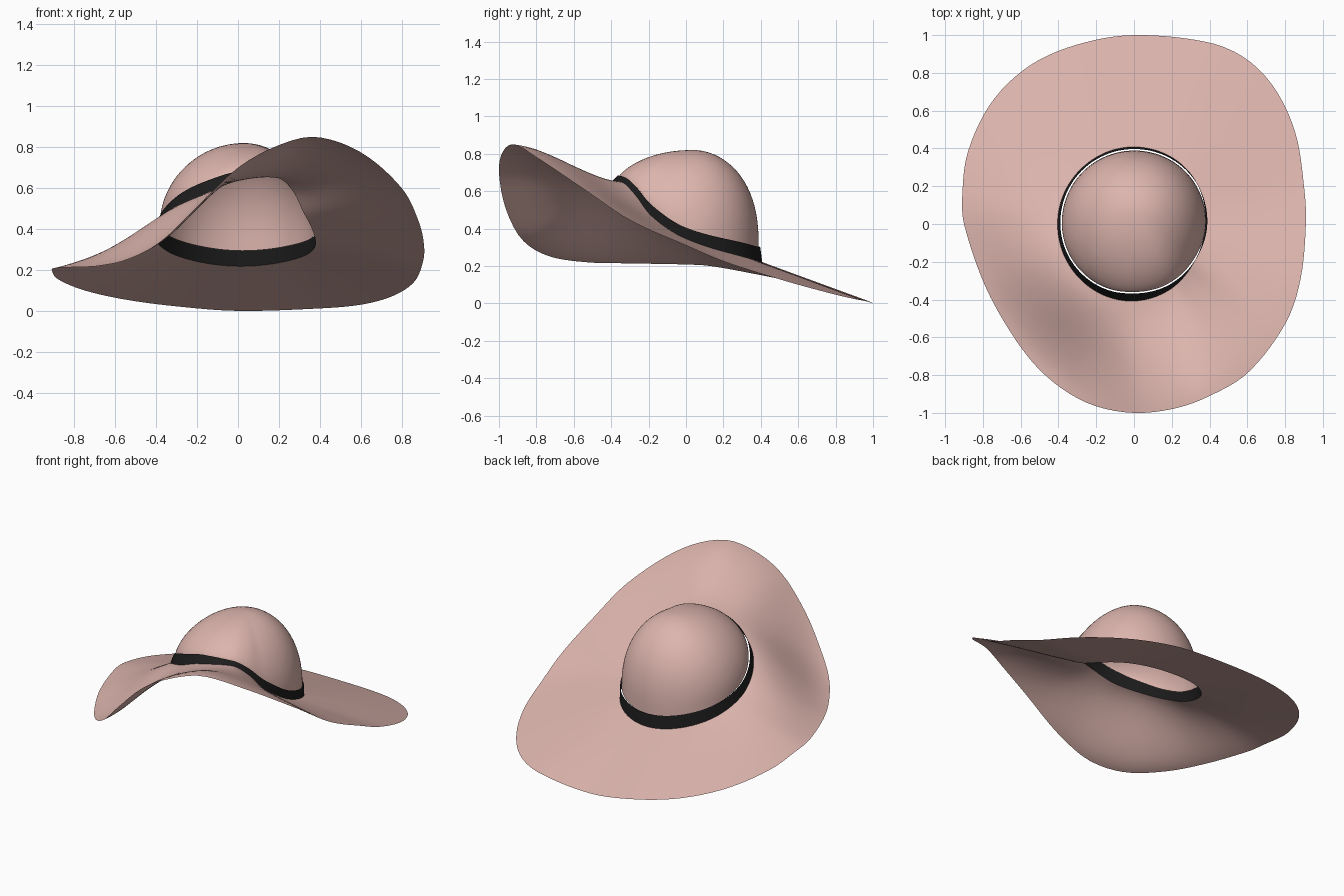
import bpy, bmesh, math
from mathutils import Vector

if "Cube" in bpy.data.objects:
    bpy.data.objects.remove(bpy.data.objects["Cube"])

SEG = 120


def material(name, rgb):
    m = bpy.data.materials.new(name)
    m.diffuse_color = (*rgb, 1)
    m.use_nodes = True
    m.node_tree.nodes["Principled BSDF"].inputs["Base Color"].default_value = m.diffuse_color
    return m


def closed_curve(keys):
    """Smooth periodic function of angle (degrees) through (angle, Vector) keys."""
    keys = sorted(keys, key=lambda k: k[0] % 360)
    n = len(keys)

    def key(i):
        return keys[i % n][0] % 360 + 360 * (i // n), keys[i % n][1]

    def slope(i):
        (a0, v0), (a1, v1) = key(i - 1), key(i + 1)
        return (v1 - v0) / (a1 - a0)

    def f(a):
        a %= 360
        i = max((j for j in range(-1, n) if key(j)[0] <= a))
        (a0, v0), (a1, v1) = key(i), key(i + 1)
        h = a1 - a0
        t = (a - a0) / h
        return (v0 * (2*t**3 - 3*t*t + 1) + slope(i) * h * (t**3 - 2*t*t + t)
                + v1 * (3*t*t - 2*t**3) + slope(i + 1) * h * (t**3 - t*t))
    return f


def loft(name, point, rows, mat, cap=None):
    """Skin rings of point(angle, t) from t=0 to t=1, optionally closed at a tip."""
    bm = bmesh.new()
    rings = [[bm.verts.new(point(360 * s / SEG, r / rows)) for s in range(SEG)]
             for r in range(rows + (0 if cap else 1))]
    for lo, hi in zip(rings, rings[1:]):
        for s in range(SEG):
            e = (s + 1) % SEG
            bm.faces.new((lo[s], lo[e], hi[e], hi[s]))
    if cap:
        tip = bm.verts.new(cap)
        for s in range(SEG):
            bm.faces.new((rings[-1][s], rings[-1][(s + 1) % SEG], tip))
    for f in bm.faces:
        f.smooth = True
    me = bpy.data.meshes.new(name)
    bm.to_mesh(me)
    bm.free()
    me.materials.append(mat)
    ob = bpy.data.objects.new(name, me)
    bpy.context.collection.objects.link(ob)
    return ob


felt = material("pink_felt", (0.72, 0.46, 0.42))
ribbon = material("black_ribbon", (0.012, 0.012, 0.012))

# Wavy outer edge of the brim
rim_pts = [(0, 1, 0), (.4, .96, .012), (.6, .87, .03), (.75, .71, .07), (.855, .48, .135),
           (.9, .2, .225), (.91, 0, .31), (.88, -.3, .445), (.8, -.53, .60), (.6, -.79, .775),
           (.38, -.92, .85), (.2, -.98, .81), (0, -1, .70), (-.2, -.965, .51),
           (-.37, -.88, .345), (-.53, -.74, .255), (-.68, -.53, .22), (-.8, -.3, .214),
           (-.9, 0, .208), (-.91, .13, .20), (-.88, .38, .155), (-.75, .65, .10),
           (-.55, .84, .055), (-.3, .95, .022)]
rim = closed_curve([(math.degrees(math.atan2(y, x)), Vector((x, y, z))) for x, y, z in rim_pts])

# Band edges: angle -> (lower radius, lower z, upper radius, upper z)
band_keys = [(90, .408, .218, .397, .30), (45, .402, .255, .397, .33), (0, .378, .345, .388, .405),
             (-30, .376, .47, .376, .53), (-45, .384, .58, .374, .62), (-60, .395, .648, .372, .672),
             (-90, .408, .635, .368, .68), (-112, .41, .575, .376, .64), (-135, .408, .515, .382, .58),
             (-157, .406, .445, .387, .505), (180, .405, .37, .39, .435), (135, .405, .265, .395, .345)]
low = closed_curve([(a, Vector((r, z))) for a, r, z, _, _ in band_keys])
high = closed_curve([(a, Vector((r, z))) for a, _, _, r, z in band_keys])


def polar(a, rz):
    a = math.radians(a)
    return Vector((rz.x * math.cos(a), rz.x * math.sin(a), rz.y))


# Brim: straight slope at the back, S-shaped sweep at the front
def brim_point(a, t):
    p = rim(a).lerp(polar(a, low(a)), t)
    u = 1 - t
    k = 0.8 * max(0, 0.35 - 0.65 * math.sin(math.radians(a)))
    w = u + k * (u*u*(3 - 2*u) - u)
    p.z = low(a).y * (1 - w) + rim(a).z * w
    return p


# Crown: dome over the tilted band, fuller at the back
TIP = Vector((.03, .04, .82))


def crown_point(a, t):
    base = polar(a, high(a) - Vector((.008, .006)))
    ang = t * math.pi / 2
    p = (1.9 + .5 * math.sin(math.radians(a))) * (1 - t) + 2 * t
    r, h = math.cos(ang) ** (2 / p), math.sin(ang) ** (2 / p)
    q = TIP.lerp(base, r)
    q.z = base.z + (TIP.z - base.z) * h
    return q


loft("brim", brim_point, 20, felt)
loft("hat_band", lambda a, t: polar(a, low(a).lerp(high(a), t)), 3, ribbon)
loft("crown", crown_point, 20, felt, cap=TIP)
